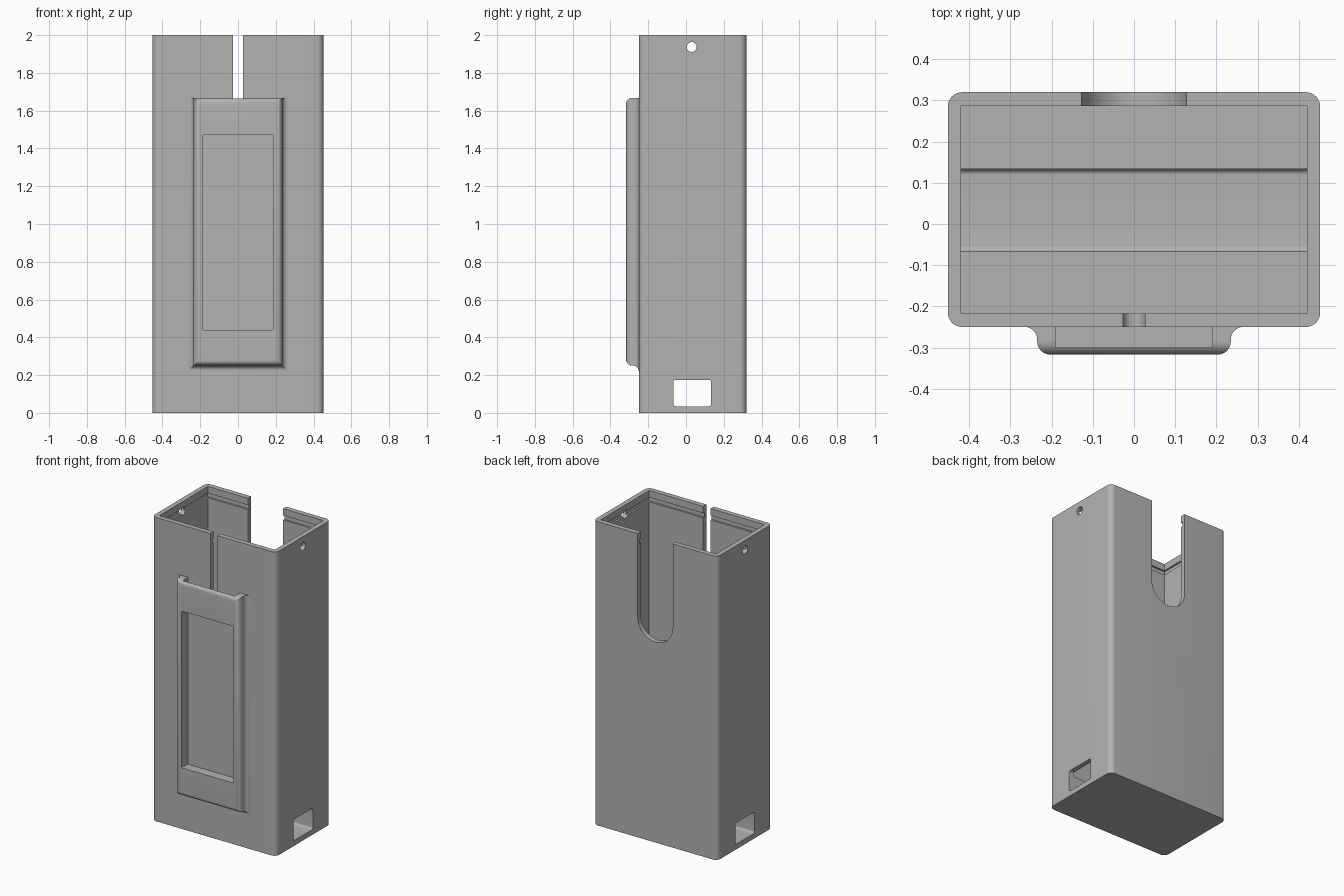
import bpy, bmesh, math
from mathutils import Vector

if "Cube" in bpy.data.objects:
    bpy.data.objects.remove(bpy.data.objects["Cube"])

grey = bpy.data.materials.new("plain grey")
grey.use_nodes = True
grey.diffuse_color = (0.45, 0.45, 0.45, 1)
grey.node_tree.nodes["Principled BSDF"].inputs["Base Color"].default_value = grey.diffuse_color


def finish(name, bm):
    bmesh.ops.recalc_face_normals(bm, faces=bm.faces)
    mesh = bpy.data.meshes.new(name)
    bm.to_mesh(mesh)
    bm.free()
    mesh.materials.append(grey)
    obj = bpy.data.objects.new(name, mesh)
    bpy.context.collection.objects.link(obj)
    return obj


def rounded_rect(a0, a1, b0, b1, r, steps=8):
    """Outline of a rectangle with round corners; r = 0 gives sharp ones."""
    if r == 0:
        return [(a0, b0), (a1, b0), (a1, b1), (a0, b1)]
    centres = [(a1 - r, b1 - r), (a0 + r, b1 - r), (a0 + r, b0 + r), (a1 - r, b0 + r)]
    pts = []
    for q, (ca, cb) in enumerate(centres):
        for i in range(steps + 1):
            t = (q + i / steps) * math.pi / 2
            pts.append((ca + r * math.cos(t), cb + r * math.sin(t)))
    return pts


def prism(name, outline, axis, start, end):
    """Extrude a 2D outline along the x, y or z axis."""
    place = {"x": lambda a, b, c: (c, a, b),
             "y": lambda a, b, c: (a, c, b),
             "z": lambda a, b, c: (a, b, c)}[axis]
    bm = bmesh.new()
    face = bm.faces.new([bm.verts.new(place(a, b, start)) for a, b in outline])
    out = bmesh.ops.extrude_face_region(bm, geom=[face])
    verts = [v for v in out["geom"] if isinstance(v, bmesh.types.BMVert)]
    bmesh.ops.translate(bm, verts=verts, vec=Vector(place(0, 0, end - start)))
    return finish(name, bm)


def cut(obj, cutters):
    """Subtract the cutters, bake the result and discard them."""
    for c in cutters:
        c.hide_render = True
        mod = obj.modifiers.new("cut", "BOOLEAN")
        mod.operation = "DIFFERENCE"
        mod.solver = "EXACT"
        mod.object = c
    bpy.context.view_layer.update()
    graph = bpy.context.evaluated_depsgraph_get()
    mesh = bpy.data.meshes.new_from_object(obj.evaluated_get(graph))
    obj.modifiers.clear()
    obj.data = mesh
    for c in cutters:
        bpy.data.objects.remove(c)


def smooth(obj):
    bpy.ops.object.select_all(action="DESELECT")
    obj.select_set(True)
    bpy.context.view_layer.objects.active = obj
    bpy.ops.object.shade_smooth_by_angle(angle=math.radians(30))


def slot_outline(half, bottom, top, steps=24):
    """Upright slot, open above, with a round bottom."""
    arc = [(half * math.cos(t), bottom + half + half * math.sin(t))
           for t in (math.pi + math.pi * i / steps for i in range(steps + 1))]
    return [(-half, top)] + arc + [(half, top)]


# Case: tall open-topped box with round vertical corners
case = prism("case", rounded_rect(-0.452, 0.452, -0.25, 0.32, 0.035), "z", 0, 2)
hole = [(0.03 + 0.026 * math.cos(i * math.tau / 32), 1.937 + 0.026 * math.sin(i * math.tau / 32))
        for i in range(32)]
cut(case, [
    prism("cavity", rounded_rect(-0.42, 0.42, -0.217, 0.287, 0), "z", 0.15, 2.2),
    prism("lid_groove", rounded_rect(-0.432, 0.432, -0.229, 0.299, 0), "z", 1.925, 1.955),
    prism("floor_channel", rounded_rect(-0.067, 0.133, 0.035, 0.175, 0.014), "x", -0.6, 0.6),
    prism("side_holes", hole, "x", -0.6, 0.6),
    prism("back_slot", slot_outline(0.128, 1.32, 2.2), "y", 0.1, 0.5),
    prism("front_slot", slot_outline(0.027, 1.58, 2.2), "y", -0.4, -0.1),
])
smooth(case)

# Front frame: flared foot, round front edge, flat top
FOOT, ROUND, STEPS = 0.03, 0.032, 8
section = [(FOOT, -0.24, 0)]
for i in range(STEPS + 1):
    t = i / STEPS * math.pi / 2
    section.append((FOOT * (1 - math.sin(t)), -0.25 - FOOT * (1 - math.cos(t)), 0))
for i in range(STEPS + 1):
    t = i / STEPS * math.pi / 2
    inset = ROUND * (1 - math.cos(t))
    section.append((-inset, -0.285 - ROUND * math.sin(t), inset))
bm = bmesh.new()
rings = []
for grow, y, drop in section:
    outline = rounded_rect(-0.235 - grow, 0.235 + grow, 0.25 - grow, 1.668 - drop, 0)
    rings.append([bm.verts.new((x, y, z)) for x, z in outline])
for low, high in zip(rings, rings[1:]):
    for i in range(4):
        j = (i + 1) % 4
        bm.faces.new((low[i], low[j], high[j], high[i]))
bm.faces.new(rings[0])
bm.faces.new(rings[-1])
frame = finish("front_frame", bm)

# Pocket open at the top, with a window through the front plate
cut(frame, [
    prism("pocket", rounded_rect(-0.19, 0.19, -0.3, -0.2, 0), "z", 0.438, 1.9),
    prism("window", rounded_rect(-0.188, 0.188, 0.44, 1.472, 0.006), "y", -0.5, -0.27),
])
smooth(frame)
